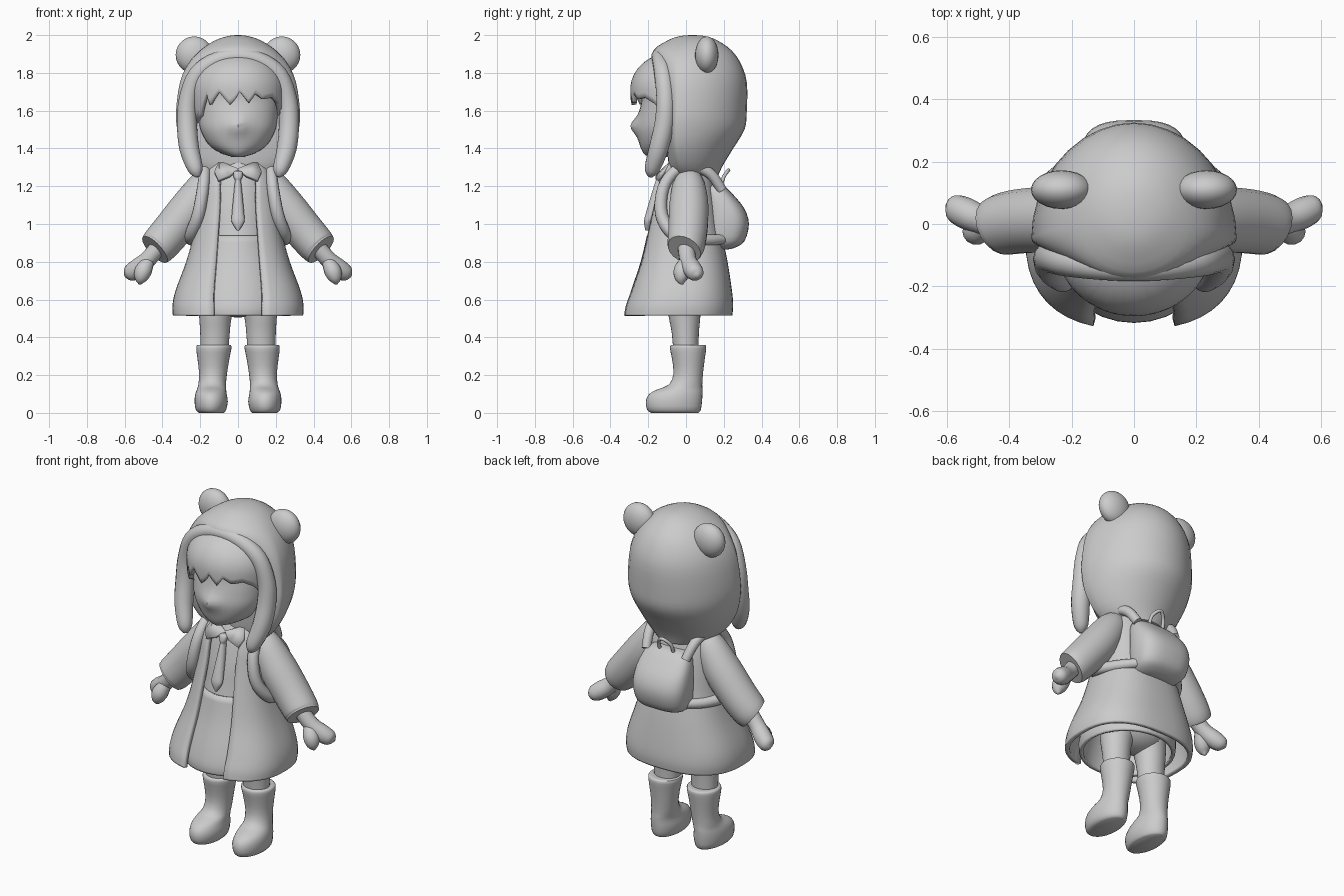
import bpy, bmesh, math
from mathutils import Vector

def cat(rows, n=4):
    """Catmull-Rom interpolation of rows of numbers."""
    out = []
    for i in range(len(rows) - 1):
        a, b, c, d = (rows[max(i - 1, 0)], rows[i], rows[i + 1], rows[min(i + 2, len(rows) - 1)])
        for k in range(n):
            t = k / n
            out.append([0.5 * (2*q + (r - p)*t + (2*p - 5*q + 4*r - s)*t*t + (3*q - p - 3*r + s)*t**3)
                        for p, q, r, s in zip(a, b, c, d)])
    return out + [list(rows[-1])]

def finish(name, bm, mirror=False, thick=0, angle=50):
    me = bpy.data.meshes.new(name)
    bm.to_mesh(me)
    bm.free()
    ob = bpy.data.objects.new(name, me)
    bpy.context.collection.objects.link(ob)
    bpy.ops.object.select_all(action='DESELECT')
    ob.select_set(True)
    bpy.context.view_layer.objects.active = ob
    bpy.ops.object.shade_smooth_by_angle(angle=math.radians(angle))
    if thick:
        m = ob.modifiers.new("thickness", 'SOLIDIFY')
        m.thickness, m.offset = thick, -1
    if mirror:
        ob.modifiers.new("mirror", 'MIRROR')
    return ob

def loft(name, rings, closed=True, caps=True, **kw):
    bm = bmesh.new()
    vs = [[bm.verts.new(p) for p in r] for r in rings]
    n = len(vs[0])
    for lo, hi in zip(vs, vs[1:]):
        for j in range(n if closed else n - 1):
            k = (j + 1) % n
            bm.faces.new((lo[j], lo[k], hi[k], hi[j]))
    if caps and closed:
        bm.faces.new(vs[0][::-1])
        bm.faces.new(vs[-1])
        bmesh.ops.recalc_face_normals(bm, faces=bm.faces)
    return finish(name, bm, **kw)

def oval(z, w, yf, yb, cx=0, p=2, gap=0, n=32, ym=None):
    """Horizontal superellipse ring from the front, optionally open there, widest at ym."""
    g = math.asin((gap / w) ** (p / 2)) if gap else 0
    ym = (yf + yb) / 2 if ym is None else ym
    pts = []
    for i in range(n + 1 if gap else n):
        a = g + (2*math.pi - 2*g) * i / n
        s, c = math.sin(a), math.cos(a)
        pts.append((cx + w * math.copysign(abs(s) ** (2/p), s),
                    ym + (yf - ym if c > 0 else yb - ym) * abs(c) ** (2/p), z))
    return pts

def stack(name, rows, p=2, steps=3, **kw):
    return loft(name, [oval(*r, p=p) for r in cat(rows, steps)], **kw)

def tube(name, path, ref=(0, 1, 0), flat=1, n=14, **kw):
    """Sweep an ellipse along (x, y, z, radius); flat scales it along the ref axis."""
    rows = cat(path)
    c = [Vector(r[:3]) for r in rows]
    rings = []
    for i, r in enumerate(rows):
        t = (c[min(i + 1, len(c) - 1)] - c[max(i - 1, 0)]).normalized()
        s = t.cross(Vector(ref)).normalized()
        u = s.cross(t)
        rings.append([c[i] + r[3] * (s*math.cos(a) + u*math.sin(a)*flat)
                      for a in (2*math.pi*k/n for k in range(n))])
    return loft(name, rings, **kw)

def ball(name, loc, scale, mirror=False):
    bm = bmesh.new()
    bmesh.ops.create_uvsphere(bm, u_segments=24, v_segments=14, radius=1)
    for v in bm.verts:
        v.co = Vector([l + s*q for l, s, q in zip(loc, scale, v.co)])
    return finish(name, bm, mirror)

# Hood (widest near the face opening) and ears
hood = cat([(1.24, .16, -.07, .165, 0), (1.30, .235, -.09, .19, -.03), (1.4, .295, -.10, .25, -.05),
            (1.5, .322, -.11, .31, -.05), (1.6, .328, -.115, .322, -.045), (1.75, .307, -.145, .322, -.035),
            (1.85, .263, -.168, .29, -.02), (1.92, .20, -.172, .24, .0), (1.97, .125, -.10, .17, .03),
            (1.993, .06, -.04, .11, .03), (2.0, .01, .02, .05, .035)], 3)
loft("hood", [oval(z, w, f, b, ym=m, n=36) for z, w, f, b, m in hood])
ball("ear", (.232, .11, 1.895), (.098, .062, .098), True)

# Hood trim arching over the face and ending in side locks
half = [(.213, -.19, 1.25, .012), (.225, -.18, 1.29, .04), (.258, -.145, 1.4, .052), (.27, -.115, 1.53, .053),
        (.263, -.108, 1.66, .05), (.215, -.12, 1.79, .048), (.115, -.135, 1.865, .044)]
tube("hood_trim", half + [(0, -.142, 1.888, .042)] + [(-x, y, z, r) for x, y, z, r in half[::-1]])

# Head with a small nose
rings = [oval(*r) for r in cat([(1.355, .03, -.20, -.02), (1.375, .09, -.225, .02), (1.42, .155, -.245, .06),
                                (1.5, .20, -.26, .1), (1.58, .213, -.25, .12), (1.66, .215, -.235, .12),
                                (1.75, .2, -.235, .1), (1.84, .1, -.17, .05)])]
rings = [[(x, y - (.035*math.exp(-(x*x + (z - 1.52)**2) / .002) if y < 0 else 0), z) for x, y, z in r] for r in rings]
loft("head", rings)
stack("neck", [(1.22, .075, -.08, .07), (1.42, .075, -.08, .07)])

# Fringe with a jagged lower edge
tips = [(-100, 1.5), (-60, 1.57), (-52, 1.62), (-42, 1.69), (-38, 1.63), (-24, 1.70), (-10, 1.63), (-3, 1.66),
        (2, 1.70), (14, 1.64), (22, 1.69), (33, 1.66), (48, 1.67), (62, 1.64), (100, 1.5)]
def edge(d):
    for (a, za), (b, zb) in zip(tips, tips[1:]):
        if d <= b:
            return za + (zb - za) * (d - a) / (b - a)
cols = []
for v in range(15):
    row = []
    for i in range(101):
        d = -100 + 2*i
        zb = edge(d)
        z = zb + (1.91 - zb) * math.sin(v / 14 * math.pi / 2)
        k = math.sqrt(max(1 - ((z - 1.71)/.2)**2, 0)) if z > 1.71 else 1 - 3*(1.71 - z)**2
        a = math.radians(d)
        row.append((.25*k*math.sin(a), -.065 - .23*k*math.cos(a), z))
    cols.append(row)
loft("fringe", cols, closed=False, thick=.025)

# Open coat
coat = cat([(.515, .345, -.338, .245, .13), (.57, .347, -.328, .25, .13), (.65, .33, -.30, .243, .13),
            (.8, .275, -.25, .22, .12), (.95, .235, -.215, .19, .11), (1.1, .215, -.18, .17, .10),
            (1.2, .20, -.16, .15, .10), (1.28, .17, -.135, .13, .10), (1.34, .13, -.10, .10, .095)])
loft("coat", [oval(z, w, f, b, p=2.5, gap=g, n=40) for z, w, f, b, g in coat], closed=False, thick=.025)

# Shirt and skirt under the coat
stack("skirt", [(.515, .26, -.315, .2), (.56, .27, -.315, .2), (.65, .26, -.29, .2), (.8, .22, -.24, .18),
                (.94, .18, -.207, .16)], caps=False, thick=.02)
stack("shirt", [(.9, .175, -.2, .14), (1.0, .175, -.18, .14), (1.1, .17, -.163, .13), (1.25, .14, -.125, .1),
                (1.33, .085, -.09, .08)])

# Collar points and tie
bm = bmesh.new()
bm.faces.new([bm.verts.new(p) for p in [(.0, -.125, 1.295), (.045, -.155, 1.26), (.105, -.155, 1.235),
                                        (.125, -.13, 1.28), (.1, -.08, 1.335)]])
finish("collar", bm, True, .02)
stack("tie", [(.965, .005, -.215, -.19), (1.01, .033, -.222, -.18), (1.06, .032, -.212, -.16),
              (1.2, .019, -.17, -.12), (1.23, .015, -.16, -.12), (1.245, .022, -.162, -.12),
              (1.27, .025, -.157, -.12), (1.28, .015, -.15, -.12)])

# Sleeves, hands and thumbs
tube("sleeve", [(.12, .015, 1.27, .05), (.17, .015, 1.21, .085), (.25, .015, 1.09, .105), (.35, .01, .965, .104),
                (.415, 0, .89, .1), (.44, -.01, .865, .093)], mirror=True, n=18)
tube("hand", [(.41, 0, .89, .045), (.48, .01, .81, .045), (.54, .035, .76, .05), (.58, .055, .735, .04),
              (.6, .06, .725, .008)], mirror=True)
tube("thumb", [(.47, .0, .81, .03), (.5, -.02, .755, .045), (.515, -.025, .71, .034), (.52, -.02, .68, .006)],
     mirror=True)

# Legs, hips and boots
stack("leg", [(.3, .072, -.065, .065, .125), (.42, .078, -.075, .068, .122), (.5, .085, -.09, .075, .12),
              (.57, .098, -.1, .08, .112), (.66, .1, -.11, .09, .1)], mirror=True)
ball("hips", (0, -.01, .62), (.2, .125, .115))
stack("boot", [(0, .065, -.185, .065, .14), (.015, .08, -.205, .078, .143), (.06, .088, -.213, .085, .142),
               (.1, .083, -.195, .087, .143), (.125, .077, -.15, .087, .14), (.15, .073, -.09, .086, .137),
               (.21, .074, -.066, .09, .132), (.29, .085, -.075, .1, .13), (.34, .093, -.085, .107, .128),
               (.358, .09, -.08, .103, .127), (.36, .07, -.065, .08, .126)], mirror=True, steps=2)

# Backpack with straps and a carry loop
stack("backpack", [(.865, .08, .13, .22), (.875, .12, .11, .26), (.91, .155, .1, .31), (1.0, .168, .1, .333),
                   (1.08, .165, .1, .31), (1.15, .152, .1, .255), (1.195, .13, .1, .21), (1.21, .08, .12, .18)], p=2.8)
tube("strap", [(.13, .19, 1.18, .026), (.15, .13, 1.265, .028), (.165, .04, 1.305, .03), (.175, -.05, 1.285, .03),
               (.185, -.12, 1.19, .032), (.21, -.13, 1.05, .034), (.245, -.07, .95, .034),
               (.25, .02, .92, .032), (.2, .12, .915, .03), (.13, .2, .92, .026)], ref=(.9, .3, .3), mirror=True)
tube("carry_loop", [(-.045, .18, 1.19, .01), (-.04, .2, 1.25, .01), (0, .225, 1.285, .01), (.04, .2, 1.25, .01),
                    (.045, .18, 1.19, .01)], n=8)
